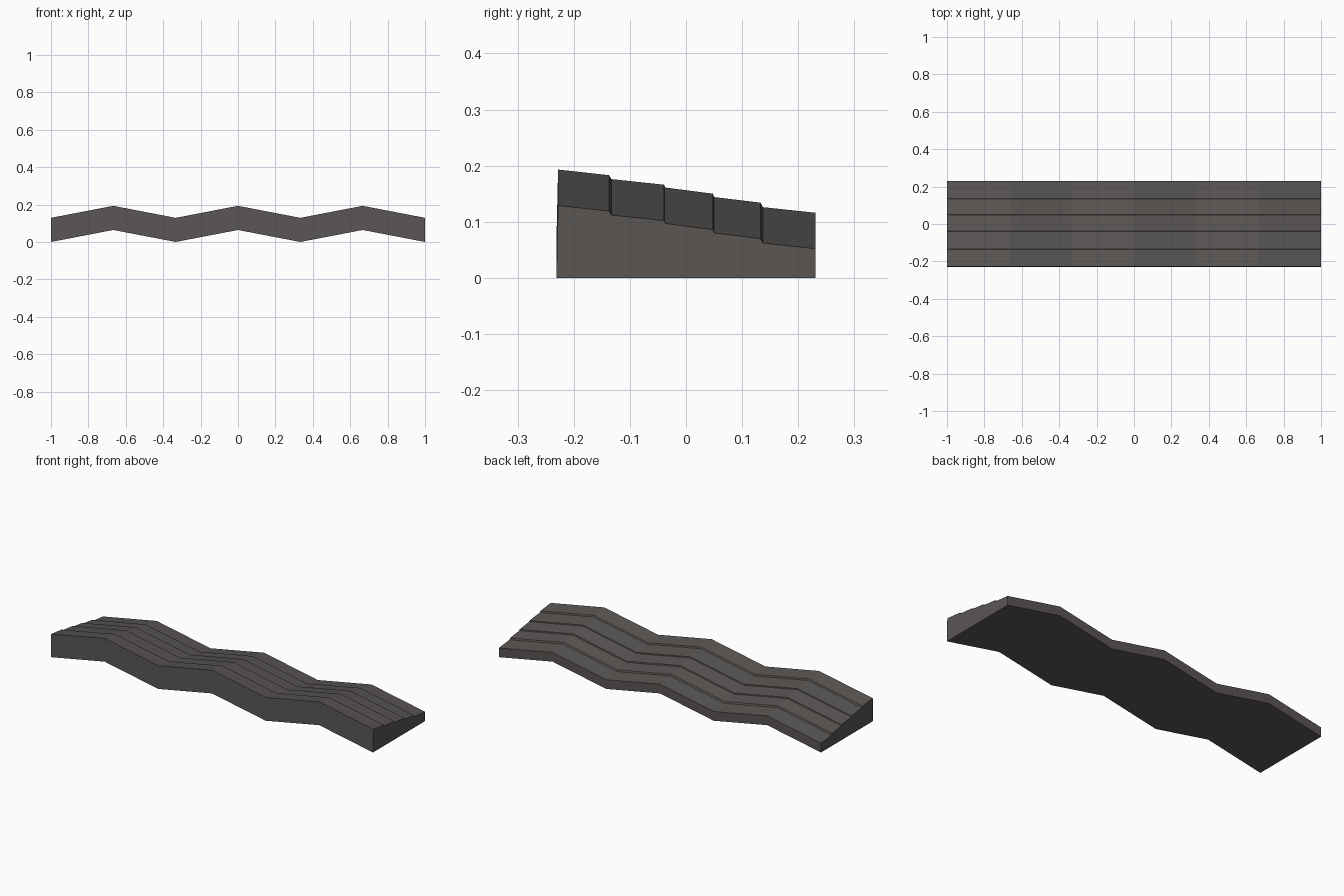
import bpy
import bmesh

if "Cube" in bpy.data.objects:
    bpy.data.objects.remove(bpy.data.objects["Cube"])

# Dark grey-brown roofing colour
mat = bpy.data.materials.new("dark roof grey")
mat.diffuse_color = (0.100, 0.092, 0.088, 1.0)
mat.use_nodes = True
mat.node_tree.nodes["Principled BSDF"].inputs["Base Color"].default_value = mat.diffuse_color

# Cross-section (y, z): flat base, sloping top with four small overlap steps
profile = [
    (-0.231, 0.0), (0.231, 0.0), (0.231, 0.052),
    (0.137, 0.062), (0.133, 0.070),
    (0.050, 0.080), (0.048, 0.086),
    (-0.037, 0.097), (-0.039, 0.102),
    (-0.133, 0.112), (-0.137, 0.119),
    (-0.228, 0.129),
]

# Zigzag sweep along x: ridges and valleys alternate every third of a unit
SEGMENTS = 6
RIDGE = 0.064
bm = bmesh.new()
rings = []
for i in range(SEGMENTS + 1):
    x = -1 + 2 * i / SEGMENTS
    lift = RIDGE * (i % 2)
    rings.append([bm.verts.new((x, y, z + lift)) for y, z in profile])

n = len(profile)
for a, b in zip(rings, rings[1:]):
    for j in range(n):
        k = (j + 1) % n
        bm.faces.new((a[j], a[k], b[k], b[j]))

# End caps
bm.faces.new(rings[0])
bm.faces.new(rings[-1])
bmesh.ops.recalc_face_normals(bm, faces=bm.faces)

mesh = bpy.data.meshes.new("corrugated_stepped_panel")
bm.to_mesh(mesh)
bm.free()
mesh.materials.append(mat)
panel = bpy.data.objects.new("corrugated_stepped_panel", mesh)
bpy.context.collection.objects.link(panel)
